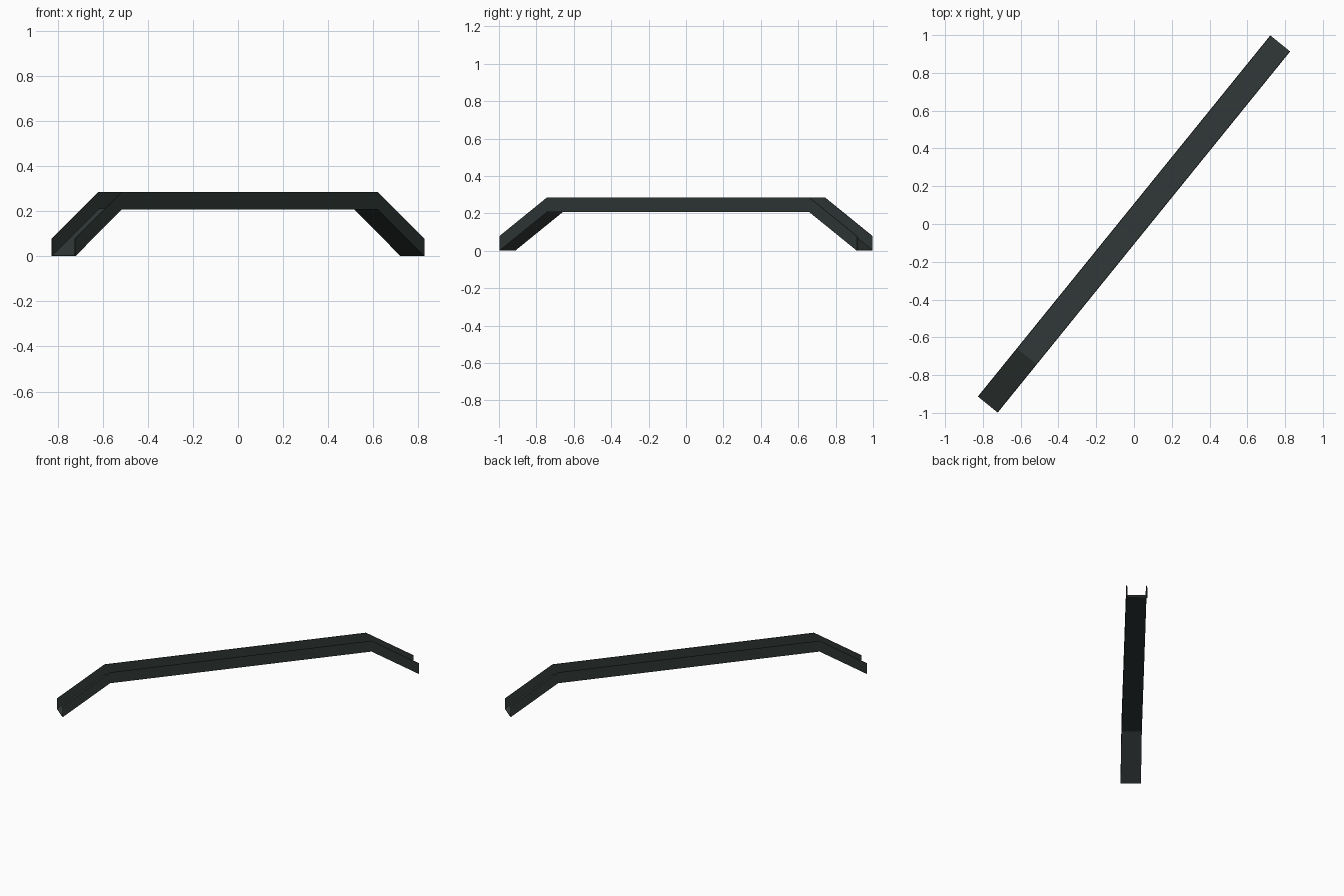
import bpy, bmesh, math
from mathutils import Vector

if "Cube" in bpy.data.objects:
    bpy.data.objects.remove(bpy.data.objects["Cube"])

# Dark metal colour
mat = bpy.data.materials.new("dark_slate")
mat.diffuse_color = (0.030, 0.040, 0.038, 1)
mat.use_nodes = True
mat.node_tree.nodes["Principled BSDF"].inputs["Base Color"].default_value = mat.diffuse_color

along = Vector((0.775, 0.957, 0)).normalized()   # beam direction seen from above
across = Vector((along.y, -along.x, 0))
W, H, T = 0.0675, 0.078, 0.004                   # half width, wall height, sheet thickness

# Path: ramp up, flat run, ramp down (distance along the beam, height)
path = [(-1.23, 0), (-0.902, 0.207), (0.902, 0.207), (1.23, 0)]

# U-shaped cross-section, open at the top
section = [(-W, H), (-W, 0), (W, 0), (W, H),
           (W - T, H), (W - T, T), (-W + T, T), (-W + T, H)]

# Sweep the section along the path
bm = bmesh.new()
rings = [[bm.verts.new(along * s + across * w + Vector((0, 0, z + h)))
          for w, h in section] for s, z in path]
n = len(section)
for a, b in zip(rings, rings[1:]):
    for i in range(n):
        j = (i + 1) % n
        bm.faces.new((a[i], a[j], b[j], b[i]))

# End caps: left wall, floor and right wall edges
for r in (rings[0], rings[-1]):
    for ids in ((0, 1, 6, 7), (1, 2, 5, 6), (2, 3, 4, 5)):
        bm.faces.new([r[i] for i in ids])
bmesh.ops.recalc_face_normals(bm, faces=bm.faces)

mesh = bpy.data.meshes.new("bent_channel")
bm.to_mesh(mesh)
bm.free()
mesh.materials.append(mat)
obj = bpy.data.objects.new("bent_channel", mesh)
bpy.context.collection.objects.link(obj)
